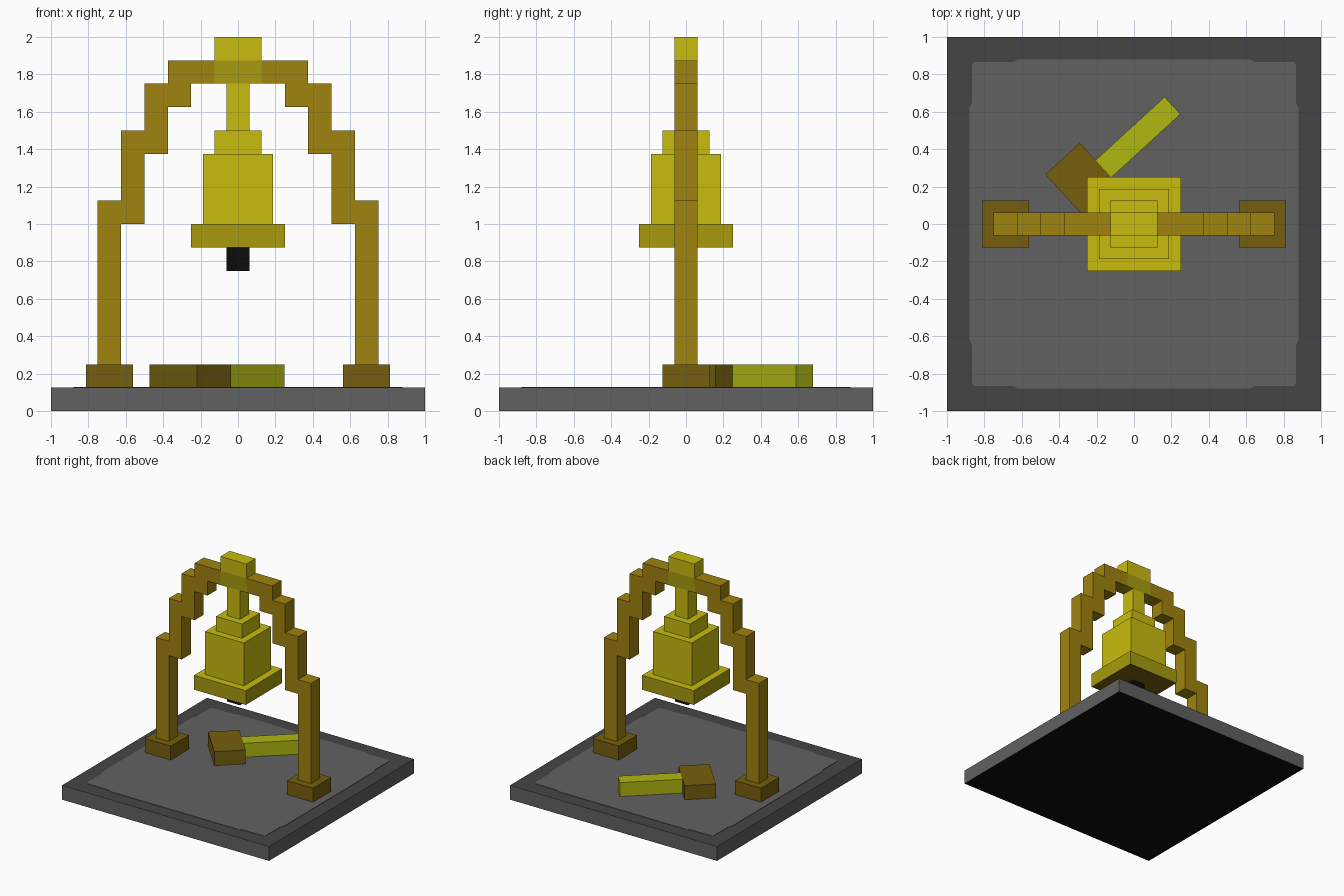
import bpy, bmesh, math
from mathutils import Matrix

if "Cube" in bpy.data.objects:
    bpy.data.objects.remove(bpy.data.objects["Cube"])


def material(name, r, g, b):
    """Flat colour given as 0-255 display values, stored as linear."""
    def lin(c):
        c /= 255
        return c / 12.92 if c <= 0.04045 else ((c + 0.055) / 1.055) ** 2.4
    m = bpy.data.materials.new(name)
    m.diffuse_color = (lin(r), lin(g), lin(b), 1)
    m.use_nodes = True
    m.node_tree.nodes["Principled BSDF"].inputs["Base Color"].default_value = m.diffuse_color
    return m


STONE = material("stone grey", 97, 97, 97)
STONE_EDGE = material("dark stone grey", 69, 69, 69)
BLACK = material("black", 12, 12, 12)
WOOD = material("wood brown", 160, 131, 14)
DARK_WOOD = material("dark wood brown", 118, 95, 14)
GOLD = material("bell yellow", 200, 188, 14)
DARK_GOLD = material("dark bell yellow", 168, 155, 14)
HANDLE = material("handle yellow green", 176, 184, 16)


def box(name, lo, hi, side, top=None, bottom=None, turn=0):
    """Box between two corners, turned about its own vertical axis."""
    size = [b - a for a, b in zip(lo, hi)]
    centre = [(a + b) / 2 for a, b in zip(lo, hi)]
    bm = bmesh.new()
    bmesh.ops.create_cube(bm, size=1, matrix=Matrix.Diagonal((*size, 1)))
    bm.normal_update()
    for f in bm.faces:
        f.material_index = 1 if f.normal.z > 0.5 else 2 if f.normal.z < -0.5 else 0
    me = bpy.data.meshes.new(name)
    bm.to_mesh(me)
    bm.free()
    for m in (side, top or side, bottom or side):
        me.materials.append(m)
    ob = bpy.data.objects.new(name, me)
    ob.location = centre
    ob.rotation_euler.z = turn
    bpy.context.collection.objects.link(ob)
    return ob


def block(name, half_x, half_y, z0, z1, *mats):
    """Box centred on the vertical axis."""
    return box(name, (-half_x, -half_y, z0), (half_x, half_y, z1), *mats)


# Stone base with a dark border around a lighter panel
block("base", 1, 1, 0, 0.125, STONE, STONE_EDGE, BLACK)
quarter = [(0.88, 0.62), (0.865, 0.65), (0.865, 0.855),
           (0.855, 0.865), (0.65, 0.865), (0.62, 0.88)]
outline = []
for sx, sy in ((1, 1), (-1, 1), (-1, -1), (1, -1)):
    pts = [(x * sx, y * sy) for x, y in quarter]
    outline += pts if sx * sy > 0 else pts[::-1]
bm = bmesh.new()
panel = bm.faces.new([bm.verts.new((x, y, 0.125)) for x, y in outline])
raised = bmesh.ops.extrude_face_region(bm, geom=[panel])["geom"]
bmesh.ops.translate(bm, vec=(0, 0, 0.003),
                    verts=[v for v in raised if isinstance(v, bmesh.types.BMVert)])
bmesh.ops.recalc_face_normals(bm, faces=bm.faces)
me = bpy.data.meshes.new("base_panel")
bm.to_mesh(me)
bm.free()
me.materials.append(STONE)
bpy.context.collection.objects.link(bpy.data.objects.new("base_panel", me))

# Stepped arch, both sides: name, inner x, outer x, bottom, top
steps = [("post", 0.625, 0.75, 0.25, 1.125),
         ("lower_step", 0.5, 0.625, 1.0, 1.5),
         ("middle_step", 0.375, 0.5, 1.375, 1.75),
         ("upper_step", 0.25, 0.375, 1.625, 1.875),
         ("top_beam", 0.125, 0.25, 1.75, 1.875)]
for side, s in (("left", -1), ("right", 1)):
    for name, xi, xo, z0, z1 in steps:
        a, b = sorted((s * xi, s * xo))
        box(f"{side}_{name}", (a, -0.0625, z0), (b, 0.0625, z1), WOOD)
    c = s * 0.6875
    box(f"{side}_foot", (c - 0.125, -0.125, 0.125), (c + 0.125, 0.125, 0.25), DARK_WOOD)

# Hanger and bell
block("yoke_top", 0.125, 0.0625, 1.875, 2.0, GOLD)
block("yoke_bottom", 0.125, 0.0625, 1.75, 1.875, DARK_GOLD)
block("bell_stem", 0.0625, 0.0625, 1.5, 1.75, GOLD)
block("bell_crown", 0.125, 0.125, 1.375, 1.5, GOLD)
block("bell_body", 0.1875, 0.1875, 1.0, 1.375, GOLD)
block("bell_rim", 0.25, 0.25, 0.875, 1.0, DARK_GOLD, GOLD, DARK_WOOD)
block("clapper", 0.0625, 0.0625, 0.75, 0.875, BLACK)

# Mallet lying on the base; its handle points along the turned x axis
turn = math.radians(42.5)
hx, hy = -0.255, 0.211
box("mallet_head", (hx - 0.125, hy - 0.1875, 0.125),
    (hx + 0.125, hy + 0.1875, 0.25), DARK_WOOD, turn=turn)
cx, cy = hx + 0.375 * math.cos(turn), hy + 0.375 * math.sin(turn)
box("mallet_handle", (cx - 0.25, cy - 0.0625, 0.125),
    (cx + 0.25, cy + 0.0625, 0.2495), HANDLE, turn=turn)
